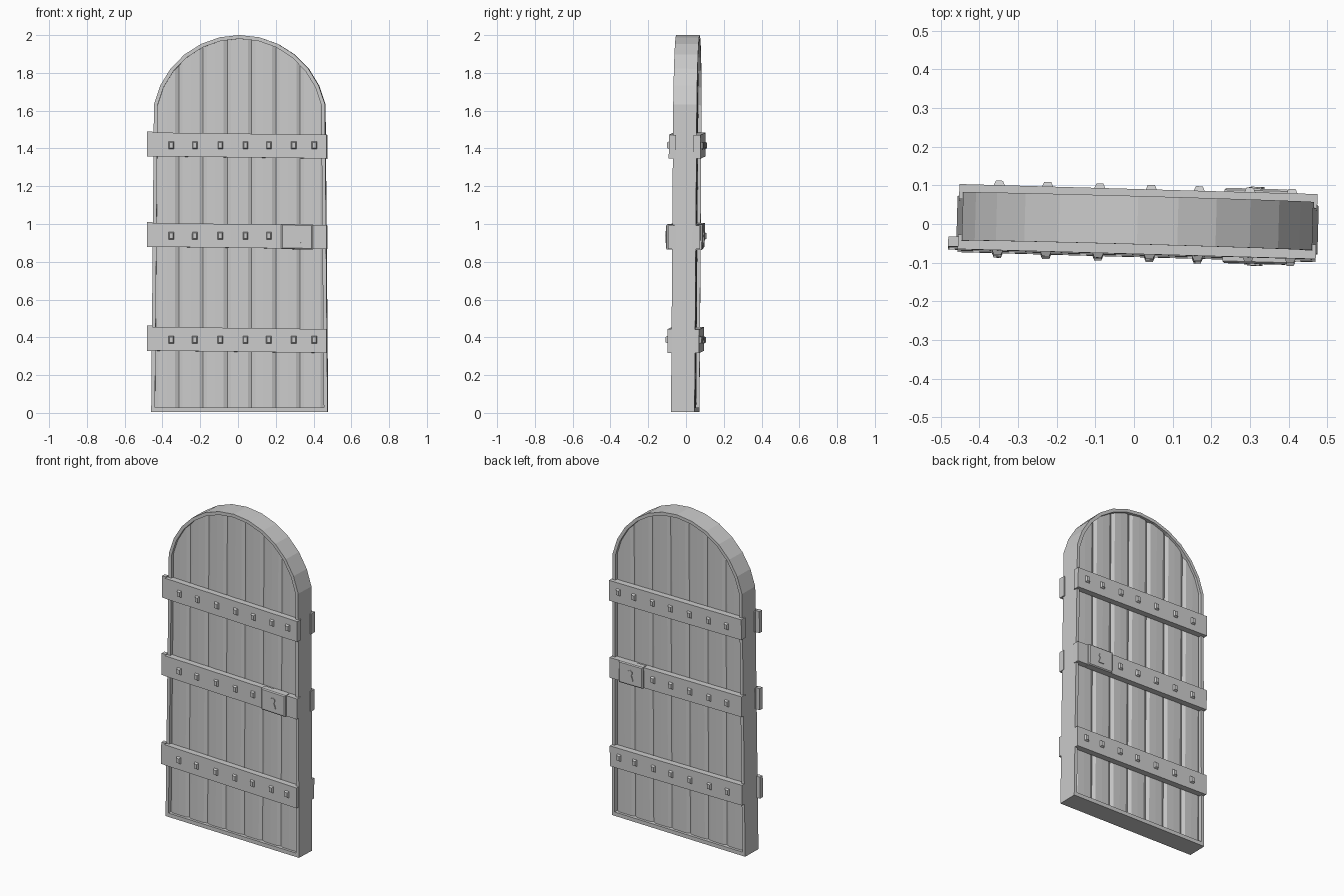
import bpy, bmesh
from math import sin, cos, radians, sqrt
from mathutils import Matrix

if "Cube" in bpy.data.objects:
    bpy.data.objects.remove(bpy.data.objects["Cube"])

# Whole door is turned and leans slightly
POSE = (Matrix.Translation((0.009, -0.004, 0)) @ Matrix.Rotation(radians(-1.6), 4, 'Z')
        @ Matrix.Rotation(radians(-0.4), 4, 'X'))
HALF = 0.0625      # half thickness of frame
R, CZ = 0.463, 1.537


def finish(name, bm, recalc=True):
    if recalc:
        bmesh.ops.recalc_face_normals(bm, faces=bm.faces)
    me = bpy.data.meshes.new(name)
    bm.to_mesh(me)
    bm.free()
    ob = bpy.data.objects.new(name, me)
    bpy.context.collection.objects.link(ob)
    ob.matrix_world = POSE
    return ob


def outline(inset, foot):
    r = R - inset
    pts = [(r + 0.004, foot)]
    pts += [(r * cos(radians(12 + 13 * i)), CZ + r * sin(radians(12 + 13 * i))) for i in range(13)]
    return pts + [(-r - 0.004, foot)]


def prism(bm, front, back, y0, y1):
    """Closed solid between two outlines in the xz plane."""
    a = [bm.verts.new((x, y0, z)) for x, z in front]
    b = [bm.verts.new((x, y1, z)) for x, z in back]
    n = len(a)
    bm.faces.new(a)
    bm.faces.new(b[::-1])
    for i in range(n):
        bm.faces.new((a[i], a[(i + 1) % n], b[(i + 1) % n], b[i]))


def rect(x0, x1, z0, z1, drop=0.0):
    return [(x0, z0), (x1, z0 - drop), (x1, z1 - drop), (x0, z1)]


# Arched frame: ring swept through the thickness
bm = bmesh.new()
outer, inner = outline(0, 0.004), outline(0.02, 0.028)
loops = []
for pts, y in ((outer, -HALF), (outer, HALF), (inner, HALF), (inner, -HALF)):
    loops.append([bm.verts.new((x, y, z)) for x, z in pts])
n = len(outer)
for k in range(4):
    p, q = loops[k], loops[(k + 1) % 4]
    for i in range(n):
        j = (i + 1) % n
        bm.faces.new((p[i], p[j], q[j], q[i]))
finish("door_frame", bm)

# Planks: seven boards with chamfered seams, cut to the arch
bm = bmesh.new()
FACE, SEAM = 0.046, 0.036
pr = R - 0.014
w = 2 * pr / 7
columns = [(-pr, SEAM)]
for i in range(7):
    x = -pr + i * w
    columns += [(x + 0.02, FACE), (x + w / 2, FACE + 0.001), (x + w - 0.02, FACE), (x + w, SEAM)]
for side in (-1, 1):
    prev = None
    for x, y in columns:
        top = CZ + sqrt(max(pr * pr - x * x, 0.001))
        cur = [bm.verts.new((x, side * y, 0.02)), bm.verts.new((x, side * y, top))]
        if prev:
            f = bm.faces.new((prev[0], cur[0], cur[1], prev[1]))
            if side > 0:
                f.normal_flip()
        prev = cur
finish("planks", bm, recalc=False)

# Iron straps, rivets and locks on both faces
STRAPS = {"upper": (1.42, 7), "middle": (0.941, 5), "lower": (0.391, 7)}
RIVETS = (-0.36, -0.235, -0.1, 0.033, 0.157, 0.288, 0.397)
for face, s in (("front", -1), ("back", 1)):
    for level, (z, count) in STRAPS.items():
        bm = bmesh.new()
        left = -0.463
        bar = rect(left, 0.463, z - 0.062, z + 0.064, 0.012)
        prism(bm, bar, bar, s * 0.046, s * 0.084)
        if s < 0:
            # Hinge end past the frame
            end = rect(-0.488, -0.461, z - 0.064, z + 0.07)
            prism(bm, end, end, s * 0.052, s * 0.078)
        finish(f"{face}_{level}_strap", bm)

        bm = bmesh.new()
        for x in RIVETS[:count]:
            zc = z - 0.004
            prism(bm, rect(x - 0.015, x + 0.015, zc - 0.021, zc + 0.021),
                  rect(x - 0.009, x + 0.009, zc - 0.014, zc + 0.014), s * 0.082, s * 0.096)
        finish(f"{face}_{level}_rivets", bm)

    # Lock plate with chamfered front
    bm = bmesh.new()
    base = rect(0.222, 0.39, 0.867, 1.0, 0.003)
    prism(bm, base, base, s * 0.06, s * 0.092)
    prism(bm, base, rect(0.228, 0.384, 0.873, 0.994, 0.003), s * 0.092, s * 0.097)
    finish(f"{face}_lock_plate", bm)

    # Keyhole relief
    bm = bmesh.new()
    arc = [(0.306 + 0.016 * cos(radians(a)), 0.946 + 0.016 * sin(radians(a)))
           for a in range(-60, 241, 50)]
    key = [(0.286, 0.9), (0.326, 0.9)] + arc
    prism(bm, key, key, s * 0.094, s * 0.102)
    finish(f"{face}_keyhole", bm)
